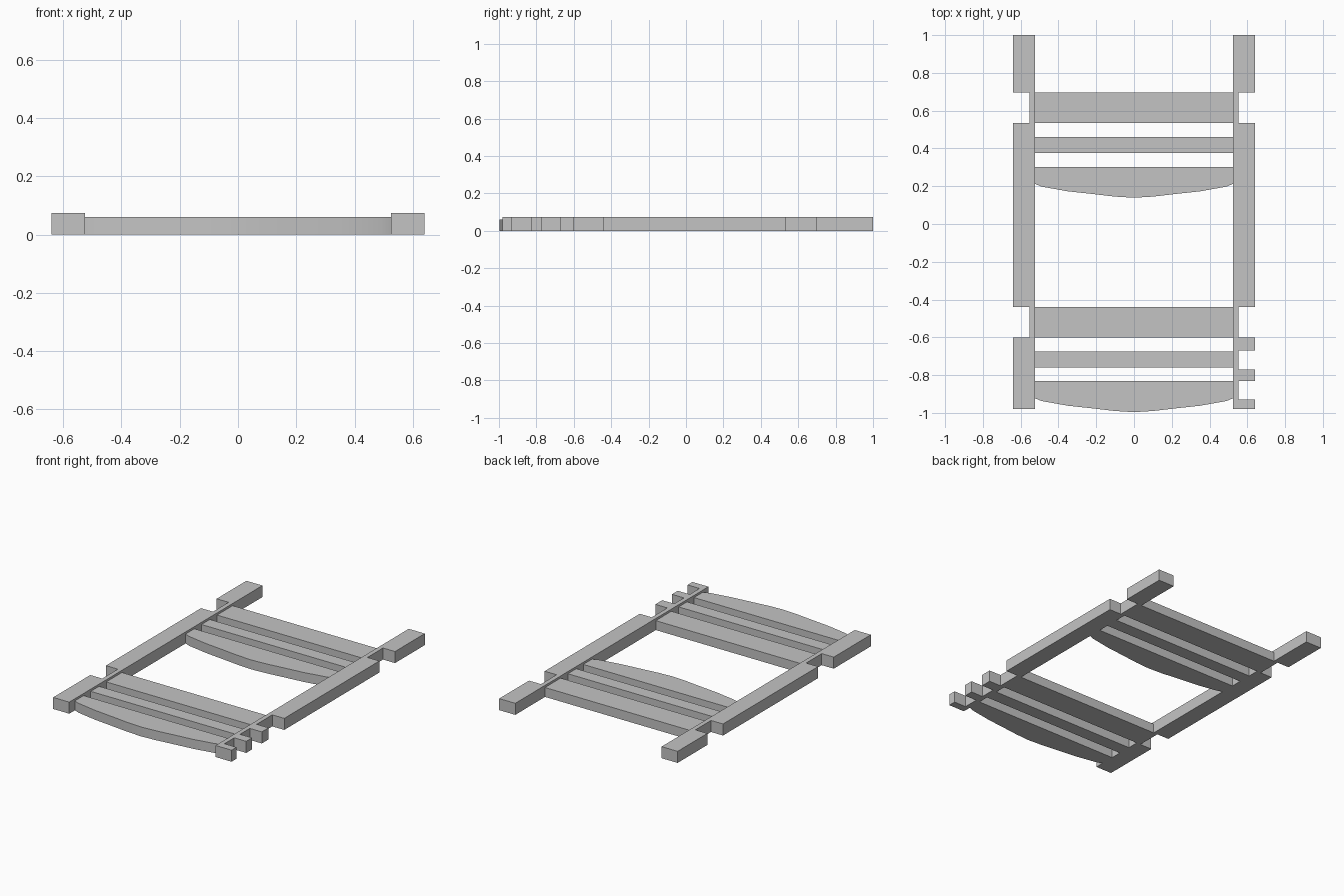
import bpy
import bmesh
import math

cube = bpy.data.objects.get("Cube")
if cube:
    bpy.data.objects.remove(cube, do_unlink=True)

# Single plain grey material
GREY = (0.55, 0.55, 0.55, 1.0)
mat = bpy.data.materials.new("plain grey")
mat.use_nodes = True
mat.diffuse_color = GREY
mat.node_tree.nodes["Principled BSDF"].inputs["Base Color"].default_value = GREY

INNER, NECK, OUTER = 0.525, 0.554, 0.64
RAIL_H, SLAT_H = 0.075, 0.061
BACK, FRONT = 1.0, -0.98


def extrude(name, outline, height):
    """Extrude a flat outline upward from the ground."""
    bm = bmesh.new()
    face = bm.faces.new([bm.verts.new((x, y, 0)) for x, y in outline])
    top = bmesh.ops.extrude_face_region(bm, geom=[face])["geom"]
    verts = [v for v in top if isinstance(v, bmesh.types.BMVert)]
    bmesh.ops.translate(bm, verts=verts, vec=(0, 0, height))
    bmesh.ops.recalc_face_normals(bm, faces=bm.faces)
    mesh = bpy.data.meshes.new(name)
    bm.to_mesh(mesh)
    bm.free()
    mesh.materials.append(mat)
    obj = bpy.data.objects.new(name, mesh)
    bpy.context.collection.objects.link(obj)
    return obj


def rail(name, side, notches):
    """Side rail with square notches cut in from its outer edge."""
    outline = [(INNER, BACK), (INNER, FRONT), (OUTER, FRONT)]
    for low, high in notches:
        outline += [(OUTER, low), (NECK, low), (NECK, high), (OUTER, high)]
    outline.append((OUTER, BACK))
    extrude(name, [(side * x, y) for x, y in outline], RAIL_H)


def slat(name, low, high):
    extrude(name, [(-INNER, low), (INNER, low), (INNER, high), (-INNER, high)], SLAT_H)


def curved_slat(name, back):
    """Slat with a bowed front edge, mirrored about the middle."""
    half = [(INNER, 0.09), (0.49, 0.105), (0.35, 0.13), (0.22, 0.144), (0.1, 0.158)]
    edge = [(-x, back - d) for x, d in half] + [(0, back - 0.164)]
    edge += [(x, back - d) for x, d in reversed(half)]
    obj = extrude(name, edge + [(INNER, back), (-INNER, back)], SLAT_H)
    bpy.ops.object.select_all(action="DESELECT")
    obj.select_set(True)
    bpy.context.view_layer.objects.active = obj
    bpy.ops.object.shade_smooth_by_angle(angle=math.radians(30))


# Rails: both have the wide notches, the left one has two extra small ones
wide = [(-0.6, -0.44), (0.535, 0.695)]
rail("right_rail", -1, wide)
rail("left_rail", 1, [(-0.93, -0.83), (-0.77, -0.67)] + wide)

# Two matching sets of cross slats
for label, back in (("rear", 0.695), ("front", -0.44)):
    slat(label + "_wide_slat", back - 0.16, back)
    slat(label + "_narrow_slat", back - 0.32, back - 0.234)
    curved_slat(label + "_curved_slat", back - 0.392)
